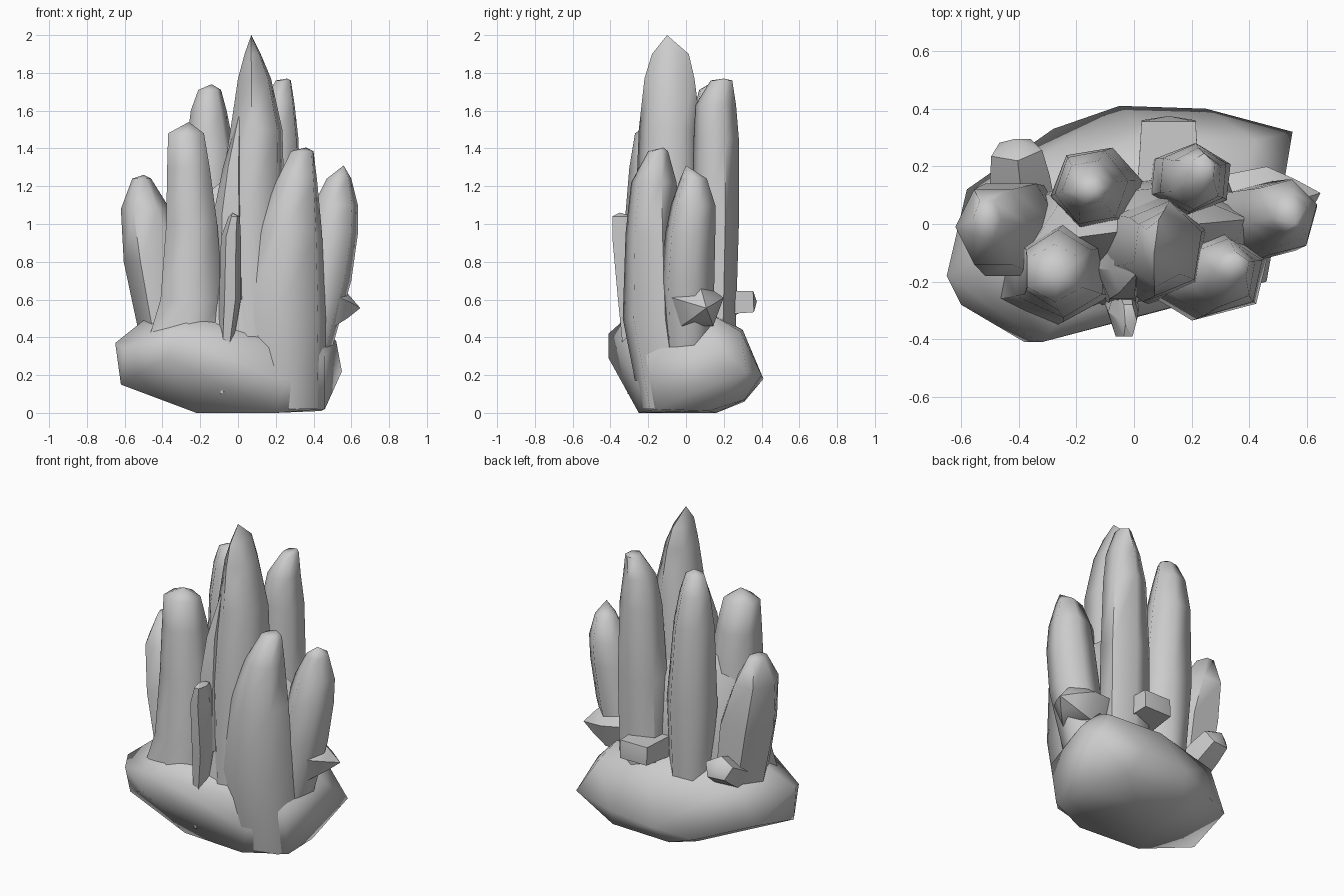
import bpy, bmesh, math
from mathutils import Vector


def finish(name, bm, angle=62):
    bmesh.ops.recalc_face_normals(bm, faces=bm.faces)
    me = bpy.data.meshes.new(name)
    bm.to_mesh(me)
    bm.free()
    ob = bpy.data.objects.new(name, me)
    bpy.context.collection.objects.link(ob)
    bpy.ops.object.select_all(action='DESELECT')
    ob.select_set(True)
    bpy.context.view_layer.objects.active = ob
    bpy.ops.object.shade_smooth_by_angle(angle=math.radians(angle))
    return ob


def skin(bm, rings, tip):
    """Bridge rings of points, cap the foot and close on the tip."""
    loops = [[bm.verts.new(p) for p in r] for r in rings]
    n = len(loops[0])
    for a, b in zip(loops, loops[1:]):
        for i in range(n):
            j = (i + 1) % n
            bm.faces.new((a[i], a[j], b[j], b[i]))
    bm.faces.new(loops[0])
    t = bm.verts.new(tip)
    for i in range(n):
        bm.faces.new((loops[-1][i], loops[-1][(i + 1) % n], t))


def crystal(name, tip, *boxes, phase=0, angle=62):
    """Six-sided crystal; each ring is fitted into (z, x0, x1, y0, y1)."""
    hexa = [(math.cos(math.radians(phase + 60 * i)),
             math.sin(math.radians(phase + 60 * i))) for i in range(6)]
    mx, my = max(p[0] for p in hexa), max(p[1] for p in hexa)
    rings = []
    for z, x0, x1, y0, y1 in boxes:
        rings.append([((x0 + x1) / 2 + c / mx * (x1 - x0) / 2,
                       (y0 + y1) / 2 + s / my * (y1 - y0) / 2, z) for c, s in hexa])
    bm = bmesh.new()
    skin(bm, rings, tip)
    return finish(name, bm, angle)


def spur(name, foot, end, r, flat=0.7, tip_len=0.03, sides=5, turn=90, taper=0.85):
    """Short side crystal running from foot to end."""
    foot, end = Vector(foot), Vector(end)
    d = (end - foot).normalized()
    side = d.cross(Vector((0, 0, 1))).normalized()
    up = side.cross(d)
    rings = []
    for t, k in ((0, 1.1), (0.6, 1.0), (0.95, taper)):
        c = foot.lerp(end, t)
        rings.append([c + (side * math.cos(a) + up * math.sin(a) * flat) * r * k
                      for a in (math.radians(turn + 360 / sides * i) for i in range(sides))])
    bm = bmesh.new()
    skin(bm, rings, end + d * tip_len)
    return finish(name, bm, 45)


# rock base: a faceted boulder, high at front left and low at back right
rock = [(-0.22, -0.22, 0), (-0.15, 0.1, 0), (0.12, 0.16, 0), (0.44, 0.12, 0.01),
        (0.46, -0.15, 0.02), (0.2, -0.25, 0),
        (-0.62, -0.2, 0.15), (-0.65, -0.18, 0.37), (-0.58, 0.12, 0.22),
        (-0.6, -0.28, 0.34), (-0.38, -0.41, 0.29), (-0.32, -0.41, 0.42),
        (-0.28, 0.33, 0.13), (-0.05, 0.41, 0.18), (0.25, 0.4, 0.2),
        (0.3, 0.31, 0.07), (-0.1, 0.31, 0.06),
        (0.55, 0.32, 0.22), (0.52, 0.14, 0.38), (0.46, -0.2, 0.3),
        (0.25, -0.26, 0.15), (0.05, 0.3, 0.44), (0.42, 0.29, 0.43),
        (-0.5, -0.1, 0.49), (-0.45, 0.15, 0.45), (-0.25, -0.32, 0.5),
        (0.0, 0.12, 0.54), (0.38, 0.12, 0.53)]
bm = bmesh.new()
for p in rock:
    bm.verts.new(p)
bmesh.ops.convex_hull(bm, input=bm.verts)
finish("rock_base", bm, 60)

# inner mass where the crystals grow together
crystal("core", (0.0, -0.02, 1.3),
        (0.3, -0.45, 0.45, -0.3, 0.18), (0.65, -0.42, 0.45, -0.26, 0.16),
        (1.0, -0.35, 0.4, -0.18, 0.13), phase=15)

# tall crystals
crystal("main_crystal", (0.07, -0.1, 2.0),
        (0.2, -0.1, 0.28, -0.28, 0.12), (1.0, -0.12, 0.25, -0.27, 0.1),
        (1.5, -0.04, 0.235, -0.25, 0.08), (1.77, 0.0, 0.175, -0.22, 0.045),
        (1.9, 0.035, 0.12, -0.18, 0.015), phase=20)
crystal("back_left_crystal", (-0.14, 0.12, 1.74),
        (0.35, -0.24, 0.0, 0.03, 0.24), (0.9, -0.29, 0.03, -0.02, 0.265),
        (1.4, -0.275, -0.02, 0.0, 0.255), (1.6, -0.25, -0.06, 0.04, 0.22),
        (1.71, -0.21, -0.09, 0.07, 0.17), phase=10)
crystal("back_right_crystal", (0.26, 0.2, 1.77),
        (0.35, 0.05, 0.33, 0.03, 0.26), (1.0, 0.06, 0.335, 0.03, 0.28),
        (1.45, 0.09, 0.32, 0.04, 0.28), (1.63, 0.13, 0.3, 0.05, 0.265),
        (1.76, 0.2, 0.28, 0.13, 0.245), phase=25)

# shorter outer crystals
crystal("front_left_crystal", (-0.26, -0.18, 1.54),
        (0.3, -0.5, -0.08, -0.36, 0.02), (0.6, -0.41, -0.08, -0.34, 0.02),
        (1.0, -0.38, -0.11, -0.325, 0.0), (1.3, -0.375, -0.15, -0.3, -0.02),
        (1.48, -0.37, -0.18, -0.27, -0.07), phase=30)
crystal("far_left_crystal", (-0.5, 0.02, 1.26),
        (0.4, -0.52, -0.22, -0.18, 0.13), (0.8, -0.605, -0.25, -0.18, 0.14),
        (1.08, -0.62, -0.36, -0.14, 0.12), (1.24, -0.56, -0.46, -0.05, 0.08))
crystal("front_right_crystal", (0.36, -0.12, 1.405),
        (0.02, 0.05, 0.455, -0.24, 0.05), (0.5, 0.02, 0.465, -0.335, 0.0),
        (0.95, 0.1, 0.445, -0.32, -0.03), (1.22, 0.2, 0.42, -0.29, -0.05),
        (1.385, 0.28, 0.4, -0.2, -0.095), phase=20)
crystal("far_right_crystal", (0.56, 0.0, 1.31),
        (0.35, 0.24, 0.5, -0.12, 0.14), (0.7, 0.31, 0.6, -0.13, 0.15),
        (0.95, 0.36, 0.635, -0.11, 0.155), (1.1, 0.4, 0.635, -0.08, 0.155),
        (1.24, 0.47, 0.6, -0.03, 0.11), phase=15)

# thin shards: front blade and the sliver behind it
crystal("front_blade", (-0.03, -0.35, 1.06),
        (0.1, -0.1, -0.07, -0.31, -0.2), (0.6, -0.1, 0.015, -0.36, -0.2),
        (0.93, -0.09, 0.015, -0.39, -0.22), (1.04, -0.05, 0.01, -0.39, -0.28),
        angle=30)
crystal("front_sliver", (0.01, -0.17, 1.6),
        (0.6, -0.14, 0.06, -0.28, -0.05), (1.05, -0.13, 0.05, -0.26, -0.05),
        (1.3, -0.08, 0.03, -0.24, -0.08), angle=40)

# small side spurs near the foot
spur("back_spur", (0.12, 0.12, 0.58), (0.12, 0.37, 0.59), 0.14, 0.6, 0.005,
     sides=4, turn=45, taper=0.95)
spur("back_left_spur", (-0.38, 0.02, 0.45), (-0.41, 0.27, 0.6), 0.11, 0.8)
spur("right_spur", (0.36, 0.02, 0.58), (0.59, 0.09, 0.56), 0.15, 0.9, 0.06, taper=0.5)
